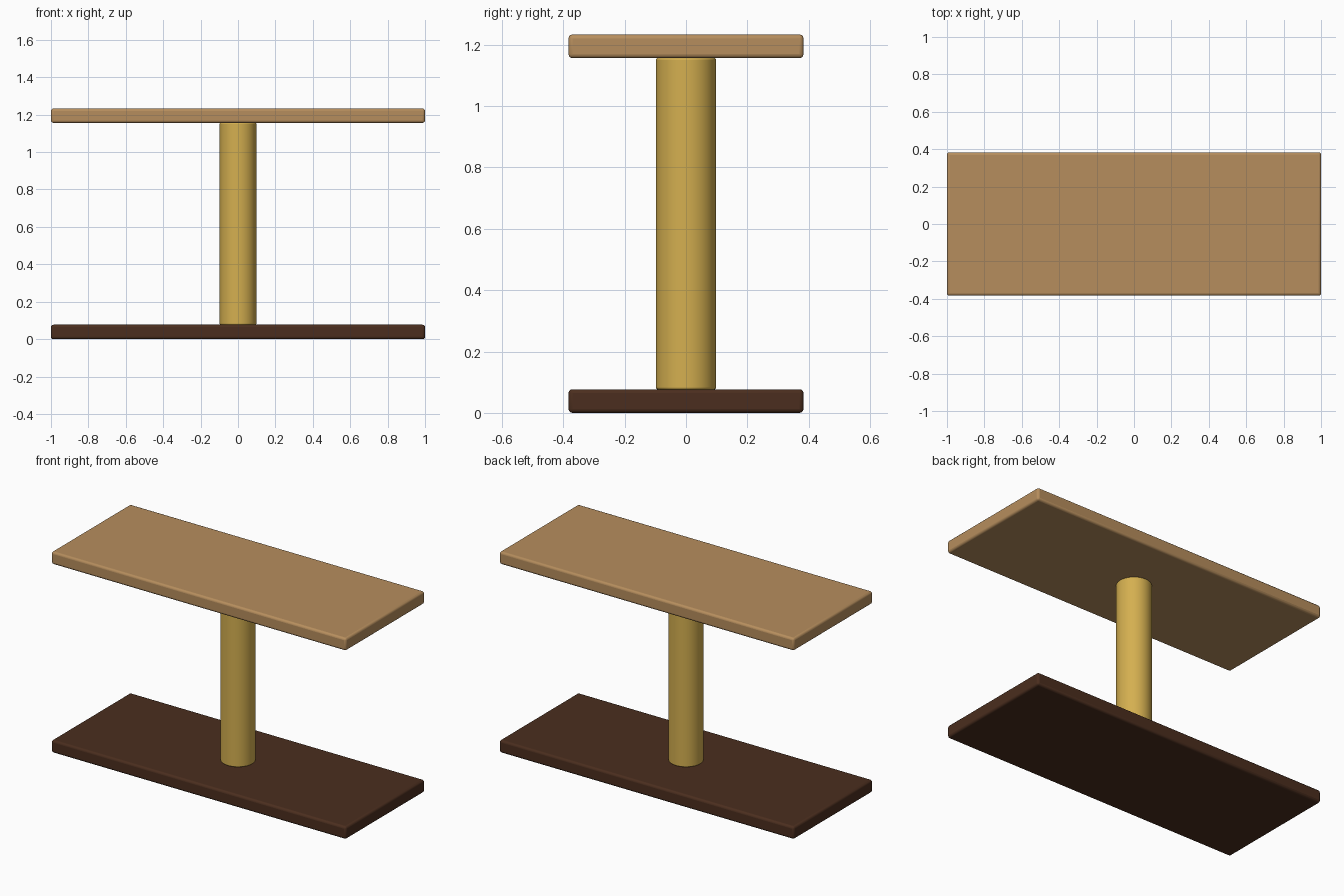
import bpy
import math

if "Cube" in bpy.data.objects:
    bpy.data.objects.remove(bpy.data.objects["Cube"])


def material(name, rgb):
    m = bpy.data.materials.new(name)
    m.diffuse_color = (*rgb, 1)
    m.use_nodes = True
    m.node_tree.nodes["Principled BSDF"].inputs["Base Color"].default_value = m.diffuse_color
    return m


def finish(name, mat, bevel):
    """Name the active part, colour it, round its edges and smooth it."""
    ob = bpy.context.object
    ob.name = name
    ob.data.materials.append(mat)
    mod = ob.modifiers.new("rounded_edges", "BEVEL")
    mod.width = bevel
    mod.segments = 3
    mod.limit_method = "ANGLE"
    mod.angle_limit = math.radians(40)
    bpy.ops.object.shade_smooth_by_angle(angle=math.radians(35))
    return ob


def slab(name, z, mat):
    bpy.ops.mesh.primitive_cube_add(size=1, location=(0, 0, z))
    bpy.context.object.scale = (2, 0.766, 0.077)
    bpy.ops.object.transform_apply(location=False, rotation=False, scale=True)
    return finish(name, mat, 0.013)


light_wood = material("light wood", (0.47, 0.27, 0.11))
dark_wood = material("dark wood", (0.07, 0.027, 0.013))
gold = material("gold", (0.66, 0.43, 0.08))

# Base and tabletop
slab("base", 0.0385, dark_wood)
slab("tabletop", 1.1945, light_wood)

# Central column between the two slabs
bpy.ops.mesh.primitive_cylinder_add(vertices=48, radius=0.098, depth=1.08,
                                    location=(0, 0, 0.6165))
finish("column", gold, 0.006)
